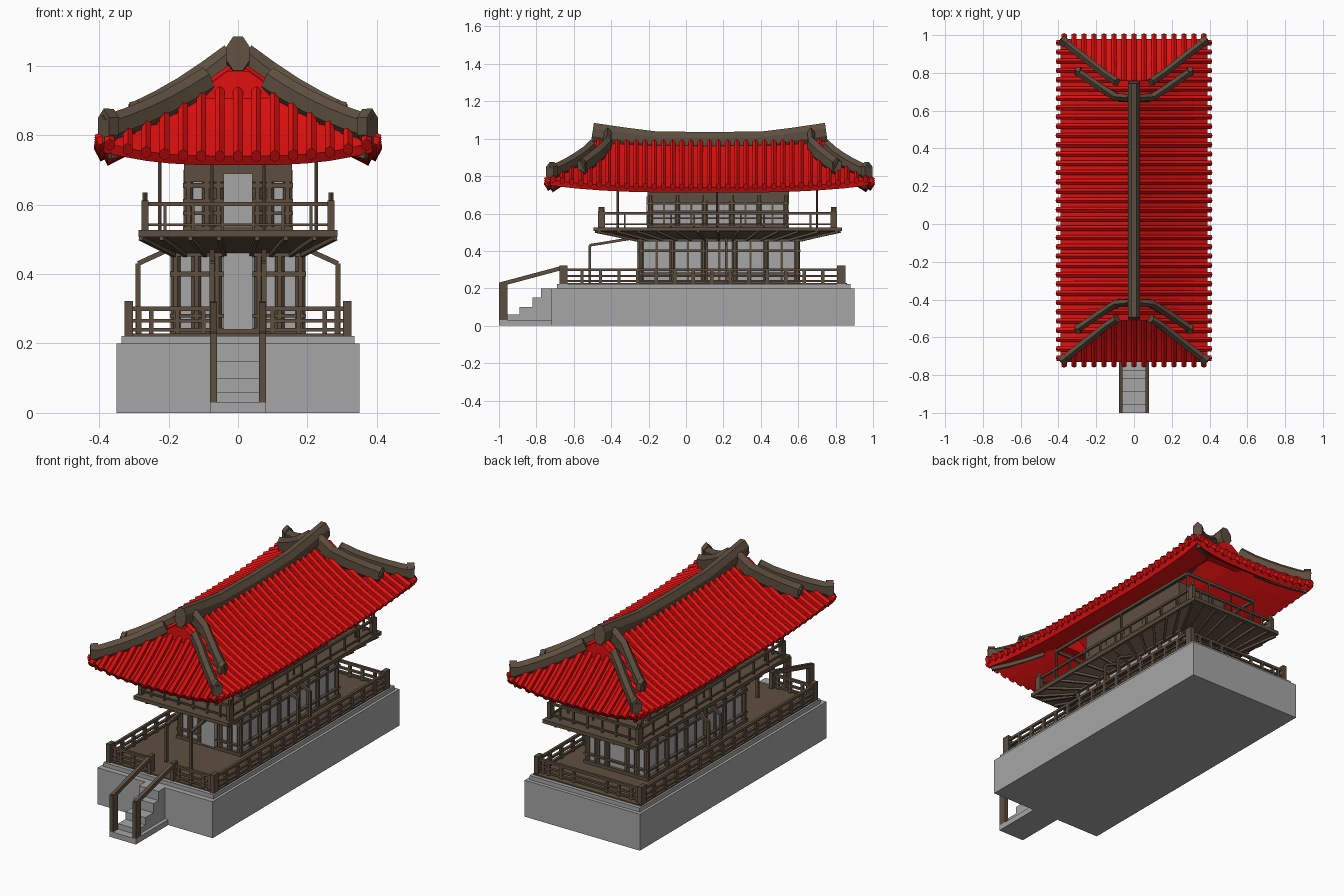
import bpy, bmesh, math
from mathutils import Vector

cube = bpy.data.objects.get("Cube")
if cube:
    bpy.data.objects.remove(cube, do_unlink=True)


def material(name, rgb):
    m = bpy.data.materials.new(name)
    m.use_nodes = True
    m.diffuse_color = (*rgb, 1)
    m.node_tree.nodes["Principled BSDF"].inputs["Base Color"].default_value = (*rgb, 1)
    return m


RED = material("red_tile", (0.75, 0.005, 0.005))
GREY = material("grey_stone", (0.38, 0.38, 0.38))
BROWN = material("dark_wood", (0.11, 0.078, 0.05))


def finish(name, bm, mat):
    bmesh.ops.recalc_face_normals(bm, faces=bm.faces)
    mesh = bpy.data.meshes.new(name)
    bm.to_mesh(mesh)
    bm.free()
    mesh.materials.append(mat)
    ob = bpy.data.objects.new(name, mesh)
    bpy.context.collection.objects.link(ob)
    return ob


def tube(bm, pts, w, h, sides=4):
    """Prism with a w by h section swept along a path."""
    pts = [Vector(p) for p in pts]
    rings = []
    for i, p in enumerate(pts):
        d = (pts[min(i + 1, len(pts) - 1)] - pts[max(i - 1, 0)]).normalized()
        side = d.cross(Vector((0, 0, 1)))
        side = side.normalized() if side.length > 0.01 else Vector((1, 0, 0))
        up = side.cross(d)
        r = 0.5 / math.cos(math.pi / sides)
        ring = []
        for k in range(sides):
            a = math.tau * (k + 0.5) / sides
            ring.append(bm.verts.new(p + side * w * r * math.cos(a) + up * h * r * math.sin(a)))
        rings.append(ring)
    for a, b in zip(rings, rings[1:]):
        for k in range(sides):
            j = (k + 1) % sides
            bm.faces.new((a[k], a[j], b[j], b[k]))
    bm.faces.new(rings[0])
    bm.faces.new(rings[-1])


def block(bm, x0, x1, y0, y1, z0, z1):
    xm, ym = (x0 + x1) / 2, (y0 + y1) / 2
    tube(bm, [(xm, ym, z0), (xm, ym, z1)], x1 - x0, y1 - y0)


def spread(a, b, n):
    return [a + (b - a) * i / (n - 1) for i in range(n)]


def ring_beam(bm, hx, y0, y1, z, w, h):
    """Horizontal rectangular frame."""
    for s in (-1, 1):
        tube(bm, [(s * hx, y0 - w / 2, z), (s * hx, y1 + w / 2, z)], w, h)
    for y in (y0, y1):
        tube(bm, [(-hx, y, z), (hx, y, z)], w, h)


# Stone base and stairs
bm = bmesh.new()
block(bm, -0.35, 0.35, -0.72, 0.90, 0, 0.2)
block(bm, -0.335, 0.335, -0.69, 0.88, 0.2, 0.222)
finish("stone_base", bm, GREY)
bm = bmesh.new()
block(bm, -0.08, 0.08, -1, -0.71, 0, 0.03)
for y, z in ((-0.955, 0.06), (-0.89, 0.1), (-0.82, 0.15), (-0.775, 0.2)):
    block(bm, -0.06, 0.06, y, -0.71, 0.02, z)
finish("stairs", bm, GREY)

# Stair handrails
bm = bmesh.new()
for s in (-0.07, 0.07):
    block(bm, s - 0.01, s + 0.01, -1, -0.955, 0.03, 0.23)
    block(bm, s - 0.01, s + 0.01, -0.675, -0.635, 0.22, 0.32)
    tube(bm, [(s, -0.99, 0.222), (s, -0.66, 0.31)], 0.02, 0.022)
finish("stair_handrails", bm, BROWN)

# Terrace floor and fence
bm = bmesh.new()
block(bm, -0.325, 0.325, -0.67, 0.86, 0.215, 0.228)
finish("terrace_floor", bm, BROWN)
bm = bmesh.new()
Y0, Y1, HX = -0.655, 0.83, 0.315
for z, h in ((0.3, 0.014), (0.265, 0.01), (0.24, 0.01)):
    for s in (-1, 1):
        tube(bm, [(s * HX, Y0, z), (s * HX, Y1, z)], 0.014, h)
        tube(bm, [(s * HX, Y0, z), (s * 0.07, Y0, z)], 0.014, h)
    tube(bm, [(-HX, Y1, z), (HX, Y1, z)], 0.014, h)
for s in (-1, 1):
    for y in (Y0, Y1):
        block(bm, s * HX - 0.012, s * HX + 0.012, y - 0.022, y + 0.022, 0.22, 0.322)
    for y in spread(Y0, Y1, 16)[1:-1]:
        block(bm, s * HX - 0.007, s * HX + 0.007, y - 0.009, y + 0.009, 0.22, 0.3)
    for x in (0.1, 0.175, 0.25, 0.285):
        for y in (Y0, Y1):
            block(bm, s * x - 0.007, s * x + 0.007, y - 0.007, y + 0.007, 0.22, 0.3)
finish("terrace_fence", bm, BROWN)


def storey(name, hx, y0, y1, z0, z1, xs, ny, beams):
    """Grey panels held in a frame of round posts and beams."""
    bm = bmesh.new()
    block(bm, -hx, hx, y0, y1, z0, z1)
    finish(name + "_panels", bm, GREY)
    bm = bmesh.new()
    spots = [(s * hx, y) for s in (-1, 1) for y in spread(y0, y1, ny)]
    spots += [(s * x, y) for s in (-1, 1) for x in xs for y in (y0, y1)]
    for x, y in spots:
        tube(bm, [(x, y, z0), (x, y, z1)], 0.028, 0.028, 8)
    for z, h in beams:
        ring_beam(bm, hx + 0.006, y0 - 0.006, y1 + 0.006, z, 0.02, h)
    for s in (-1, 1):
        for y in spread(y0, y1, 2 * ny - 1)[1::2]:
            block(bm, s * hx - 0.008, s * hx + 0.008, y - 0.006, y + 0.006, z0, z1)
    finish(name + "_frame", bm, BROWN)
    # Front door
    bm = bmesh.new()
    block(bm, -0.042, 0.042, y0 - 0.022, y0, z0 + 0.015, z1 - 0.01)
    finish(name + "_door", bm, GREY)


storey("lower_storey", 0.18, -0.24, 0.595, 0.225, 0.48, (0.12, 0.06), 6,
       ((0.235, 0.02), (0.28, 0.01), (0.4, 0.014), (0.46, 0.02)))
storey("upper_storey", 0.143, -0.19, 0.535, 0.52, 0.7, (0.09, 0.056), 6,
       ((0.53, 0.014), (0.575, 0.01), (0.61, 0.012), (0.655, 0.014)))
bm = bmesh.new()
block(bm, -0.155, 0.155, -0.205, 0.55, 0.665, 0.79)
finish("top_beam", bm, BROWN)

# Balcony floor with a flared underside and joists
bm = bmesh.new()
block(bm, -0.287, 0.287, -0.495, 0.835, 0.506, 0.526)
low = [bm.verts.new((x, y, 0.46)) for x, y in ((-0.19, -0.26), (0.19, -0.26), (0.19, 0.61), (-0.19, 0.61))]
top = [bm.verts.new((x, y, 0.51)) for x, y in ((-0.275, -0.475), (0.275, -0.475), (0.275, 0.815), (-0.275, 0.815))]
for k in range(4):
    j = (k + 1) % 4
    bm.faces.new((low[k], low[j], top[j], top[k]))
bm.faces.new(low)
bm.faces.new(top)
finish("balcony_floor", bm, BROWN)
bm = bmesh.new()
for s in (-1, 1):
    for a, b in zip(spread(-0.26, 0.61, 13), spread(-0.475, 0.815, 13)):
        tube(bm, [(s * 0.185, a, 0.455), (s * 0.28, b, 0.503)], 0.012, 0.012)
    for f in (0.2, 0.5, 0.8):
        for a, b in ((-0.25, -0.485), (0.6, 0.825)):
            tube(bm, [(s * 0.19 * f, a, 0.455), (s * 0.275 * f, b, 0.503)], 0.012, 0.012)
finish("balcony_joists", bm, BROWN)

# Balcony railing
bm = bmesh.new()
Y0, Y1, HX = -0.452, 0.79, 0.268
for z, w in ((0.602, 0.012), (0.542, 0.008)):
    ring_beam(bm, HX, Y0, Y1, z, w, w)
for s in (-1, 1):
    for y in (Y0, Y1):
        tube(bm, [(s * HX, y, 0.52), (s * HX, y, 0.612)], 0.02, 0.036)
        tube(bm, [(s * HX, y, 0.608), (s * HX, y, 0.634)], 0.014, 0.026, 6)
    for y in spread(Y0, Y1, 11)[1:-1]:
        tube(bm, [(s * HX, y, 0.52), (s * HX, y, 0.6)], 0.009, 0.009)
    for x in (0.045, 0.13, 0.21):
        for y in (Y0, Y1):
            tube(bm, [(s * x, y, 0.52), (s * x, y, 0.6)], 0.009, 0.009)
finish("balcony_railing", bm, BROWN)

# Slim poles to the eaves and bent props under the balcony
bm = bmesh.new()
for s in (-1, 1):
    for x, y in ((0.225, -0.365), (0.225, 0.165), (0.225, 0.7), (0.075, -0.365), (0.075, 0.7)):
        tube(bm, [(s * x, y, 0.52), (s * x, y, 0.75)], 0.01, 0.01, 6)
finish("eave_poles", bm, BROWN)
bm = bmesh.new()
for s in (-1, 1):
    props = [[(s * 0.075, -0.515, 0.22), (s * 0.075, -0.515, 0.43), (s * 0.075, -0.27, 0.47)]]
    props += [[(s * 0.288, y, 0.22), (s * 0.288, y, 0.43), (s * 0.19, y, 0.475)] for y in (0.11, 0.215)]
    for a, b, c in props:
        tube(bm, [a, b], 0.014, 0.014)
        tube(bm, [b, c], 0.014, 0.014)
finish("balcony_props", bm, BROWN)

# Roof surface: t runs from ridge to eave, u along each row
YC, HALF, GABLE = 0.125, 0.39, 0.25


def half_length(t):
    return 0.625 + max(0, (t - GABLE) / (1 - GABLE)) * 0.23


def height(t, u):
    return 0.985 - 0.3 * t + 0.055 * t * t + 0.04 * t * t * min(abs(u), 1.05) ** 3


def main_point(s, t, u, up=0):
    return Vector((s * HALF * t, YC + u * half_length(t), height(t, u) + up))


def end_point(s, t, u, up=0):
    return Vector((u * HALF * t, YC + s * half_length(t), height(t, u) + up))


bm = bmesh.new()
US = spread(-1, 1, 13)
for s in (-1, 1):
    for fn, t0 in ((main_point, 0), (end_point, GABLE)):
        ts = ([0] if t0 == 0 else []) + spread(GABLE, 1, 5)
        grid = [[bm.verts.new(fn(s, t, u)) for u in US] for t in ts]
        for r, q in zip(grid, grid[1:]):
            for k in range(len(US) - 1):
                bm.faces.new((r[k], r[k + 1], q[k + 1], q[k]))
bmesh.ops.remove_doubles(bm, verts=bm.verts, dist=0.0005)
shell = finish("roof_shell", bm, RED)
mod = shell.modifiers.new("thickness", "SOLIDIFY")
mod.thickness = 0.032
mod.offset = -1

# Rounded tile rows
bm = bmesh.new()
for s in (-1, 1):
    for y in spread(-0.835, 0.835, 35):
        t0 = 0.02 if abs(y) < 0.625 else GABLE + (abs(y) - 0.625) / 0.23 * (1 - GABLE)
        pts = [main_point(s, t, y / half_length(t), 0.01) for t in spread(t0, 1.04, 5)]
        tube(bm, pts, 0.028, 0.036, 6)
    for x in spread(-0.37, 0.37, 15):
        t0 = max(GABLE, abs(x) / HALF)
        pts = [end_point(s, t, x / (HALF * t), 0.01) for t in spread(t0, 1.06, 5)]
        tube(bm, pts, 0.028, 0.036, 6)
finish("tile_rows", bm, RED)

# Gable walls
bm = bmesh.new()
for y in (YC - 0.61, YC + 0.61):
    prof = [(-0.11, 0.87), (0.11, 0.87), (0.11, 0.925), (0.03, 0.985), (-0.03, 0.985), (-0.11, 0.925)]
    a, b = [[bm.verts.new((x, y + d, z)) for x, z in prof] for d in (-0.025, 0.025)]
    bm.faces.new(a)
    bm.faces.new(b)
    for k in range(6):
        j = (k + 1) % 6
        bm.faces.new((a[k], a[j], b[j], b[k]))
finish("gable_walls", bm, RED)

# Main ridge, descending ridges and hip ridges
bm = bmesh.new()
tube(bm, [(0, -0.5, 1.035), (0, -0.33, 1.01), (0, -0.17, 0.99), (0, 0.125, 0.985),
          (0, 0.42, 0.99), (0, 0.58, 1.01), (0, 0.75, 1.035)], 0.066, 0.1, 8)
finish("main_ridge", bm, BROWN)
bm = bmesh.new()
for s in (-1, 1):
    for y in (-0.44, 0.69):
        u = (y - YC) / 0.65
        pts = [main_point(s, t, u, 0.045) for t in spread(0.03, 0.77, 5)]
        tube(bm, pts, 0.04, 0.08, 6)
        tube(bm, [pts[-1] - Vector((s * 0.02, 0, -0.012)), pts[-1] + Vector((s * 0.006, 0, 0.008))], 0.048, 0.07, 6)
finish("descending_ridges", bm, BROWN)
bm = bmesh.new()
for s in (-1, 1):
    for e in (-1, 1):
        pts = [main_point(s, t, e, 0.035) for t in spread(0.22, 0.98, 6)]
        tube(bm, pts, 0.04, 0.07, 6)
        tube(bm, [pts[-1] + (pts[-2] - pts[-1]) * 0.4, pts[-1] + Vector((s * 0.005, e * 0.004, 0.008))], 0.05, 0.088, 6)
finish("hip_ridges", bm, BROWN)

# Wooden hip beams under the eaves
bm = bmesh.new()
for s in (-1, 1):
    for e in (-1, 1):
        tube(bm, [main_point(s, t, e, -0.045) for t in spread(0.4, 0.95, 4)], 0.016, 0.02)
ring_beam(bm, 0.225, -0.365, 0.7, 0.745, 0.012, 0.016)
finish("eave_beams", bm, BROWN)
